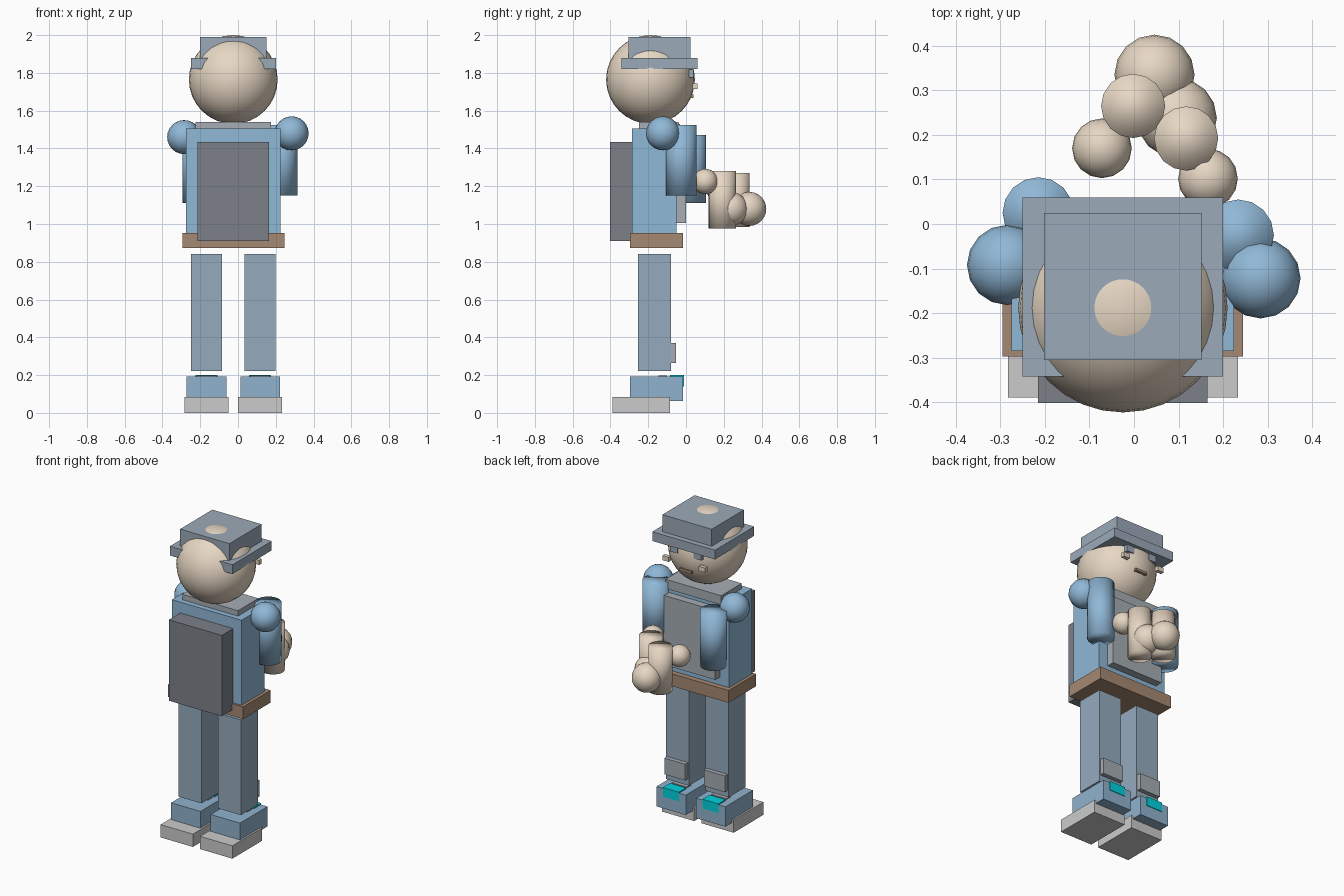
import bpy

if "Cube" in bpy.data.objects:
    bpy.data.objects.remove(bpy.data.objects["Cube"])

CX = -0.025  # body centre line


def material(name, r, g, b):
    m = bpy.data.materials.new(name)
    m.diffuse_color = (r, g, b, 1)
    m.use_nodes = True
    m.node_tree.nodes["Principled BSDF"].inputs["Base Color"].default_value = m.diffuse_color
    return m


SKIN = material("skin", 0.80, 0.68, 0.55)
SHIRT = material("shirt_blue", 0.28, 0.48, 0.68)
SHOE = material("shoe_blue", 0.28, 0.45, 0.62)
TROUSER = material("trouser_blue", 0.30, 0.41, 0.52)
HAT = material("hat_slate", 0.33, 0.40, 0.48)
PLATE = material("plate_grey", 0.38, 0.42, 0.46)
LEATHER = material("leather", 0.38, 0.25, 0.17)
DARK = material("pack_dark", 0.20, 0.22, 0.25)
SOLE = material("sole_grey", 0.62, 0.62, 0.62)
CYAN = material("cyan", 0.0, 0.65, 0.72)


def finish(name, mat, smooth=False):
    ob = bpy.context.object
    ob.name = name
    ob.data.materials.append(mat)
    if smooth:
        bpy.ops.object.shade_smooth()
    return ob


def box(name, mat, x, width, y, z):
    """Box from centre x and width, with (min, max) in y and z."""
    bpy.ops.mesh.primitive_cube_add(size=1, location=(x, sum(y) / 2, sum(z) / 2))
    bpy.context.object.scale = (width, y[1] - y[0], z[1] - z[0])
    bpy.ops.object.transform_apply(location=False, rotation=False)
    return finish(name, mat)


def ball(name, mat, loc, r, segs=16, rings=12):
    bpy.ops.mesh.primitive_uv_sphere_add(segments=segs, ring_count=rings, radius=r, location=loc)
    return finish(name, mat, True)


def tube(name, mat, x, y, r, z):
    bpy.ops.mesh.primitive_cylinder_add(vertices=16, radius=r, depth=z[1] - z[0],
                                        location=(x, y, sum(z) / 2))
    return finish(name, mat, True)


# Head and hat
ball("head", SKIN, (CX, -0.188, 1.765), 0.235, 32, 16)
box("hat_brim", HAT, CX, 0.45, (-0.342, 0.06), (1.82, 1.88))
box("hat_crown", HAT, CX, 0.354, (-0.305, 0.025), (1.88, 1.99))

# Torso
box("torso", SHIRT, CX, 0.50, (-0.285, -0.05), (0.95, 1.505))
box("collar", PLATE, CX, 0.40, (-0.25, -0.04), (1.48, 1.54))
box("chest_plate", PLATE, CX, 0.37, (-0.06, 0.0), (1.005, 1.455))
box("belt", LEATHER, CX, 0.54, (-0.297, -0.015), (0.873, 0.953))
box("backpack", DARK, CX, 0.38, (-0.402, -0.28), (0.91, 1.435))

# Face
box("mouth", LEATHER, CX, 0.085, (0.0, 0.04), (1.668, 1.685))

# Paired parts: eyes, cheeks, legs and shoes
for side, s in (("left", -1), ("right", 1)):
    box(side + "_eye", HAT, CX + s * 0.084, 0.055, (0.015, 0.04), (1.775, 1.818))
    box(side + "_cheek", SKIN, CX + s * 0.13, 0.045, (0.035, 0.06), (1.715, 1.745))
    leg = CX + s * 0.142
    box(side + "_leg", TROUSER, leg, 0.165, (-0.255, -0.08), (0.222, 0.84))
    box(side + "_shin_guard", PLATE, leg, 0.15, (-0.085, -0.052), (0.265, 0.37))
    box(side + "_shoe", SHOE, leg, 0.21, (-0.297, -0.015), (0.063, 0.192))
    box(side + "_sole", SOLE, leg, 0.232, (-0.39, -0.085), (0.0, 0.083))
    box(side + "_toe_light", CYAN, leg, 0.115, (-0.085, -0.011), (0.14, 0.2))
    box(side + "_lace", PLATE, leg, 0.105, (-0.145, -0.10), (0.18, 0.198))

# Arms: shoulder, upper arm, elbow, forearm, hand
ARMS = {
    "left": ((-0.285, -0.092, 1.46), (-0.215, 0.025, (1.11, 1.47)),
             (-0.072, 0.17, 1.19), (-0.002, 0.265, (0.985, 1.27)), (0.046, 0.335, 1.08)),
    "right": ((0.284, -0.122, 1.48), (0.234, -0.025, (1.15, 1.525)),
              (0.166, 0.102, 1.225), (0.117, 0.192, (0.975, 1.28)), (0.096, 0.238, 1.08)),
}
for side, (shoulder, upper, elbow, fore, hand) in ARMS.items():
    ball(side + "_shoulder", SHIRT, shoulder, 0.09)
    tube(side + "_upper_arm", SHIRT, upper[0], upper[1], 0.08, upper[2])
    ball(side + "_elbow", SKIN, elbow, 0.067)
    tube(side + "_forearm", SKIN, fore[0], fore[1], 0.072, fore[2])
    ball(side + "_hand", SKIN, hand, 0.09)
